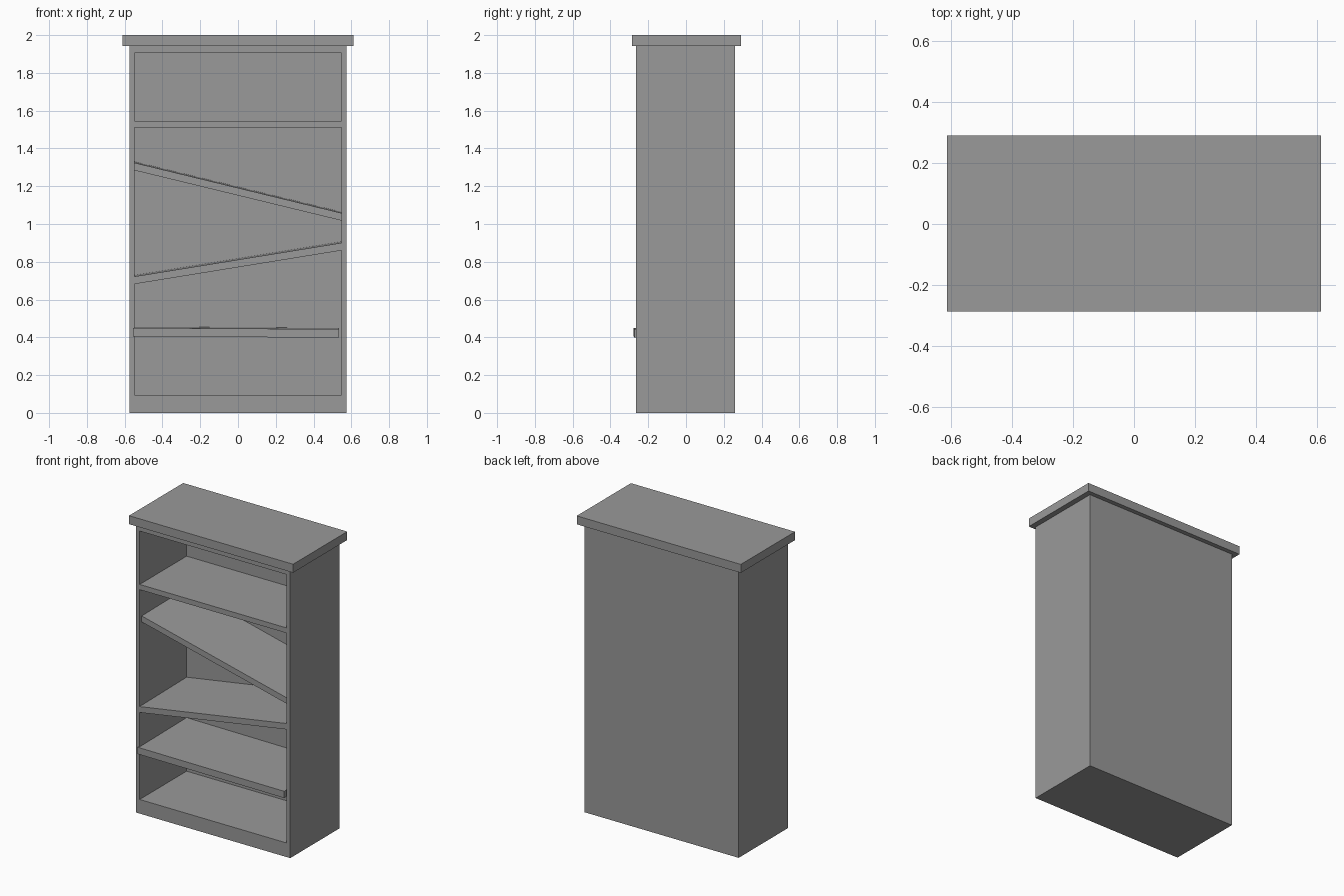
import bpy
import bmesh

if "Cube" in bpy.data.objects:
    bpy.data.objects.remove(bpy.data.objects["Cube"], do_unlink=True)

grey = bpy.data.materials.new("plain_grey")
grey.use_nodes = True
colour = (0.32, 0.32, 0.32, 1)
grey.diffuse_color = colour
grey.node_tree.nodes["Principled BSDF"].inputs["Base Color"].default_value = colour


def box(name, x, y, z, slope=0, pitch=0, yaw=0):
    """Box from ranges; z shears along x (slope) and y (pitch), y shears along x (yaw)."""
    bm = bmesh.new()
    bmesh.ops.create_cube(bm, size=1)
    for v in bm.verts:
        u, w, t = (c + 0.5 for c in v.co)
        v.co.x = x[0] + u * (x[1] - x[0])
        v.co.y = y[0] + w * (y[1] - y[0]) + u * yaw
        v.co.z = z[0] + t * (z[1] - z[0]) + u * slope + w * pitch
    mesh = bpy.data.meshes.new(name)
    bm.to_mesh(mesh)
    bm.free()
    mesh.materials.append(grey)
    obj = bpy.data.objects.new(name, mesh)
    bpy.context.collection.objects.link(obj)
    return obj


# Cabinet body with two open bays, leaving the fixed upper shelf between them
body = box("cabinet_body", (-0.575, 0.575), (-0.265, 0.26), (0, 1.945))
for z in ((0.095, 1.51), (1.545, 1.905)):
    cutter = box("bay_cutter", (-0.548, 0.548), (-0.4, 0.235), z)
    cutter.hide_render = True
    mod = body.modifiers.new("bay", "BOOLEAN")
    mod.operation = "DIFFERENCE"
    mod.solver = "EXACT"
    mod.object = cutter
    bpy.context.view_layer.objects.active = body
    bpy.ops.object.modifier_apply(modifier=mod.name)
    bpy.data.objects.remove(cutter, do_unlink=True)

# Overhanging top
box("top_board", (-0.612, 0.612), (-0.287, 0.29), (1.943, 2.0))

# Fallen shelves, ends tucked into the side walls
box("upper_sloped_shelf", (-0.56, 0.56), (-0.243, 0.24), (1.287, 1.327),
    slope=-0.272, pitch=0.006)
box("lower_sloped_shelf", (-0.56, 0.56), (-0.266, 0.24), (0.68, 0.72),
    slope=0.182, pitch=0.007, yaw=0.002)

# Loose shelf sticking out of the front
box("loose_shelf", (-0.555, 0.536), (-0.277, 0.235), (0.405, 0.45),
    slope=-0.007, pitch=0.006, yaw=0.004)
